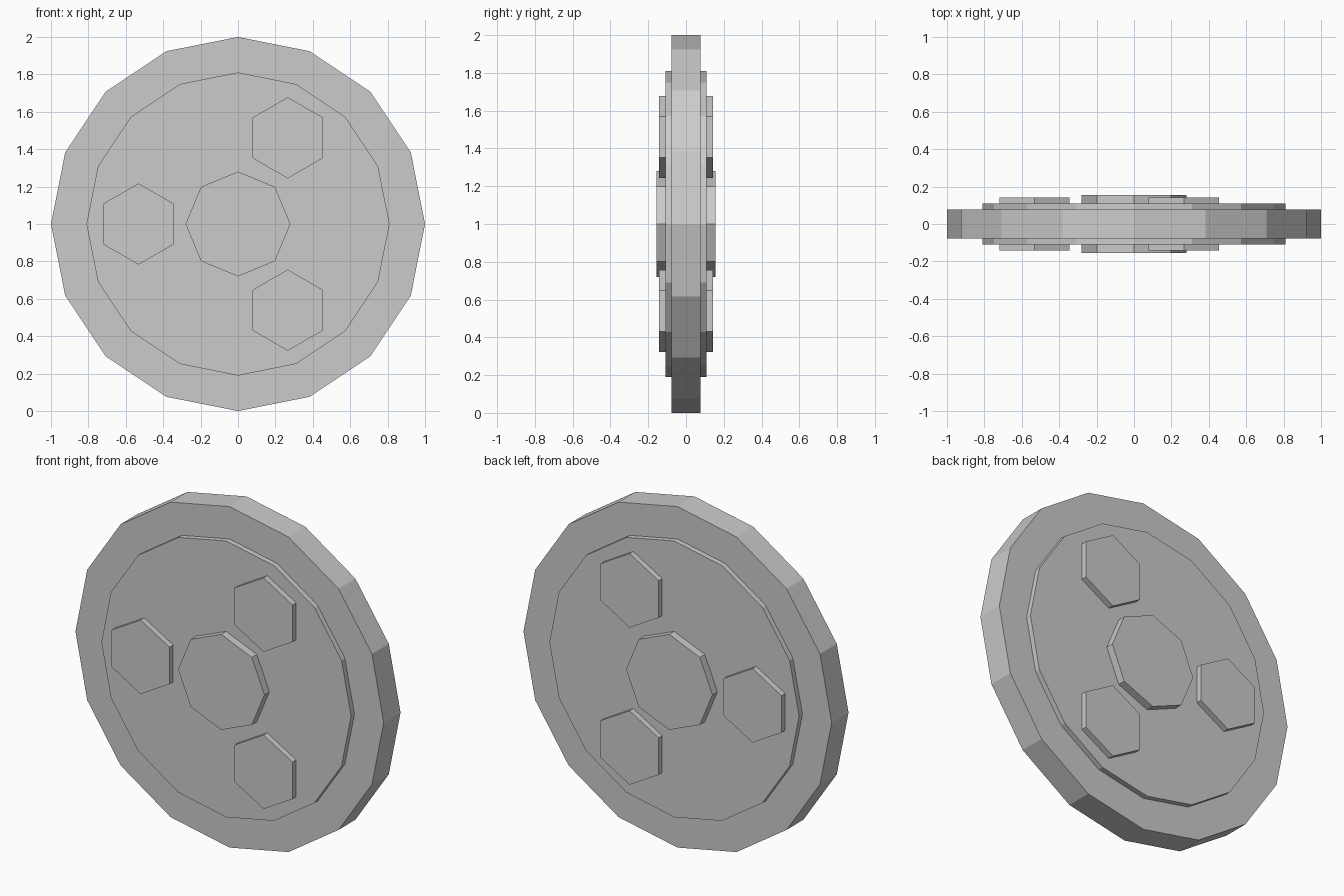
import bpy
from math import radians, cos, sin, pi

if "Cube" in bpy.data.objects:
    bpy.data.objects.remove(bpy.data.objects["Cube"])


def disc(name, sides, radius, half_depth, x=0.0, z=1.0):
    # Flat-faced prism along y with one corner pointing straight up
    bpy.ops.mesh.primitive_cylinder_add(
        vertices=sides, radius=radius, depth=2 * half_depth,
        location=(x, 0, z), rotation=(radians(90), 0, 0))
    obj = bpy.context.object
    obj.name = name
    bpy.ops.object.transform_apply(location=False, rotation=True, scale=True)
    return obj


# Tyre, raised wheel face and central hub, shared by front and back
disc("tyre", 16, 1.0, 0.078)
disc("wheel_face", 16, 0.81, 0.109)
disc("hub", 8, 0.28, 0.155)

# Three hexagonal lugs around the hub, passing through to both sides
for i in range(3):
    a = pi / 3 + i * 2 * pi / 3
    disc(f"lug_{i + 1}", 6, 0.217, 0.143, 0.532 * cos(a), 1 + 0.532 * sin(a))
